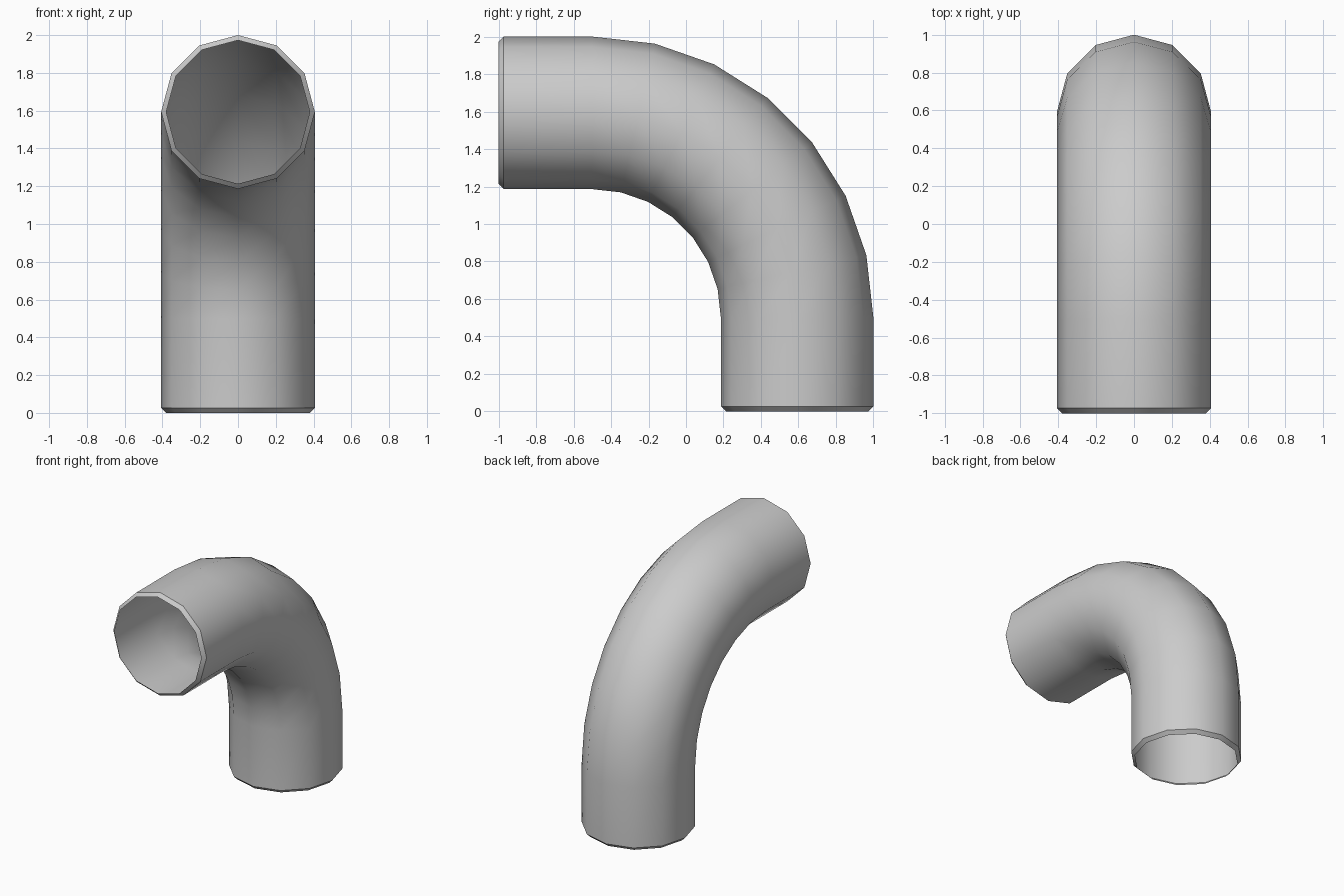
import bpy, bmesh
from math import sin, cos, pi, radians

if "Cube" in bpy.data.objects:
    bpy.data.objects.remove(bpy.data.objects["Cube"])

SIDES, R, LIP = 12, 0.407, 0.027
BEND_R, BEND_STEPS = 1.093, 7
CY, CZ = -0.5, 0.5          # centre of the bend

# Centre line stations: (y, z, tilt angle, pipe radius)
stations = [(CY + BEND_R, 0, 0, R - LIP), (CY + BEND_R, LIP, 0, R)]
for i in range(BEND_STEPS + 1):
    a = pi / 2 * i / BEND_STEPS
    stations.append((CY + BEND_R * cos(a), CZ + BEND_R * sin(a), a, R))
stations += [(-1 + LIP, CZ + BEND_R, pi / 2, R), (-1, CZ + BEND_R, pi / 2, R - LIP)]

# Sweep a 12-sided ring along the stations, ends left open
bm = bmesh.new()
rings = []
for y, z, a, r in stations:
    ring = []
    for k in range(SIDES):
        t = 2 * pi * k / SIDES
        u = r * cos(t)
        ring.append(bm.verts.new((r * sin(t), y + u * cos(a), z + u * sin(a))))
    rings.append(ring)
for lo, hi in zip(rings, rings[1:]):
    for k in range(SIDES):
        n = (k + 1) % SIDES
        bm.faces.new((lo[n], lo[k], hi[k], hi[n]))

# Make the faces point outward
bm.normal_update()
f = max(bm.faces, key=lambda q: q.calc_center_median().z)
if f.normal.z < 0:
    bmesh.ops.reverse_faces(bm, faces=bm.faces[:])

mesh = bpy.data.meshes.new("pipe_elbow")
bm.to_mesh(mesh)
bm.free()
pipe = bpy.data.objects.new("pipe_elbow", mesh)
bpy.context.collection.objects.link(pipe)

# Smooth round walls, crisp chamfered lips
bpy.context.view_layer.objects.active = pipe
pipe.select_set(True)
bpy.ops.object.shade_smooth_by_angle(angle=radians(35))
